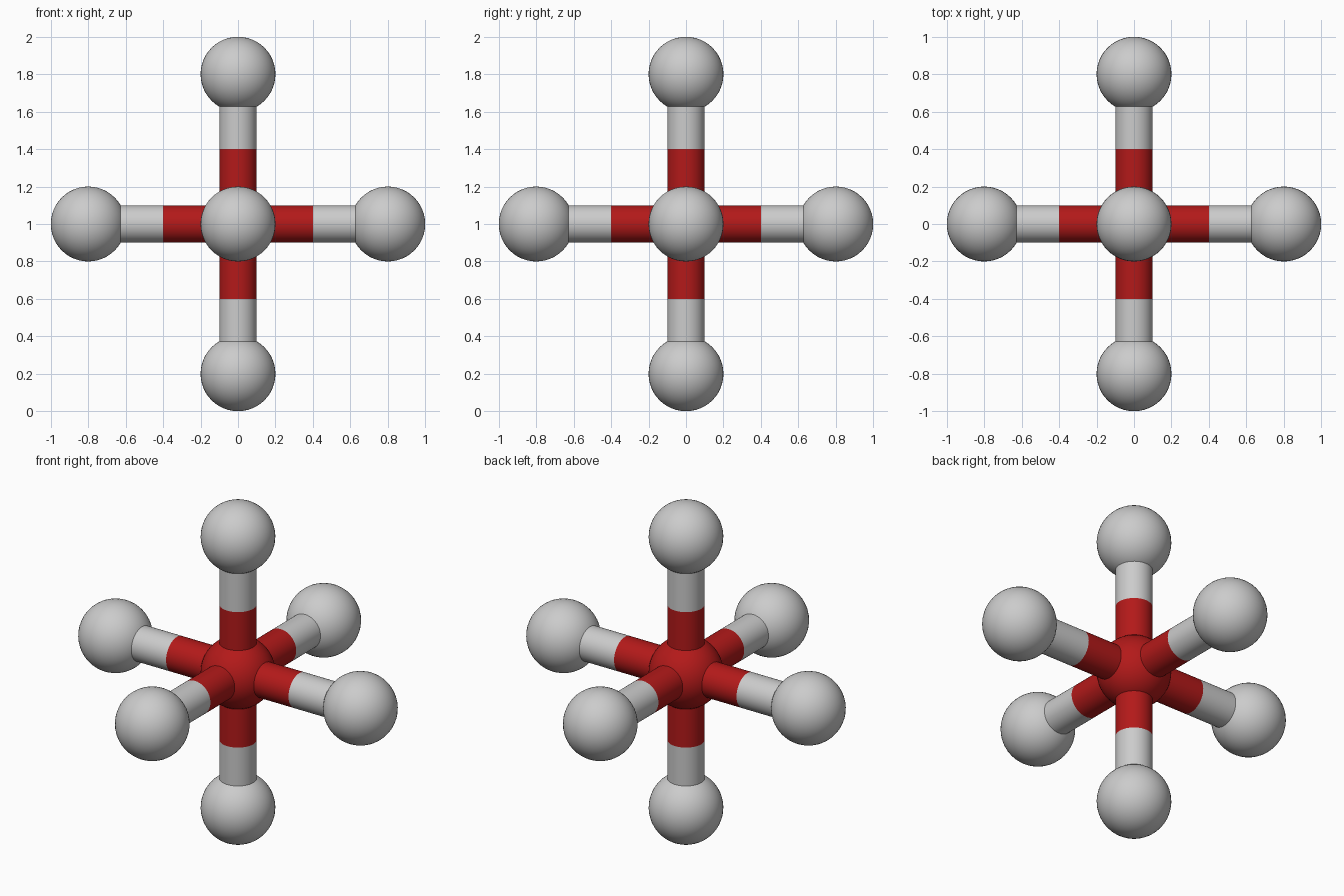
import bpy
from mathutils import Vector

if "Cube" in bpy.data.objects:
    bpy.data.objects.remove(bpy.data.objects["Cube"])

CENTRE = Vector((0, 0, 1))
BALL_R, ROD_R = 0.2, 0.1
SPLIT, REACH = 0.4, 0.8      # colour change and outer ball distance

red = bpy.data.materials.new("red")
red.diffuse_color = (0.45, 0.01, 0.01, 1)
red.use_nodes = True
red.node_tree.nodes["Principled BSDF"].inputs["Base Color"].default_value = red.diffuse_color


def finish(name, material):
    obj = bpy.context.object
    obj.name = name
    bpy.ops.object.shade_smooth_by_angle()
    if material:
        obj.data.materials.append(material)


def ball(name, location, material=None):
    bpy.ops.mesh.primitive_uv_sphere_add(
        segments=48, ring_count=24, radius=BALL_R, location=location)
    finish(name, material)


def rod(name, direction, start, end, material=None):
    bpy.ops.mesh.primitive_cylinder_add(
        vertices=48, radius=ROD_R, depth=end - start,
        location=CENTRE + direction * (start + end) / 2,
        rotation=direction.to_track_quat('Z', 'Y').to_euler())
    finish(name, material)


# Central atom
ball("central_atom", CENTRE, red)

# Six bonds, each half red and half grey, ending in an outer atom
directions = {
    "right": (1, 0, 0), "left": (-1, 0, 0),
    "back": (0, 1, 0), "front": (0, -1, 0),
    "top": (0, 0, 1), "bottom": (0, 0, -1),
}
for side, d in directions.items():
    d = Vector(d)
    rod(f"{side}_inner_bond", d, 0, SPLIT, red)
    rod(f"{side}_outer_bond", d, SPLIT, REACH)
    ball(f"{side}_atom", CENTRE + d * REACH)
